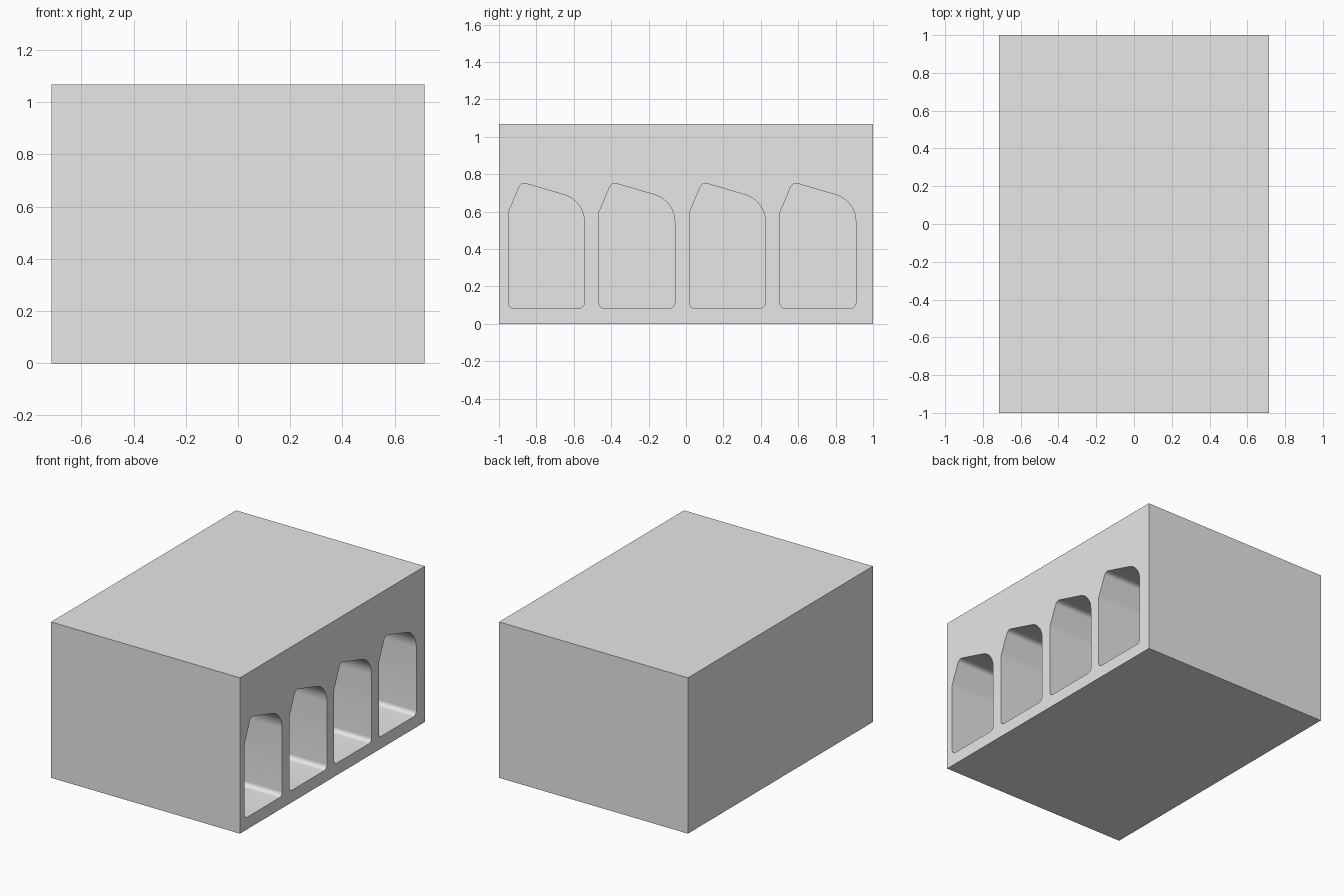
import bpy, bmesh, math
from mathutils import Vector

cube = bpy.data.objects.get("Cube")
if cube:
    bpy.data.objects.remove(cube, do_unlink=True)

WIDTH, LENGTH, HEIGHT = 1.43, 2.0, 1.067
BACK_WALL = 0.08
BAY_COUNT, BAY_PITCH, FIRST_BAY = 4, 0.484, -0.95
OPEN_X = WIDTH / 2
BAY_BACK_X = -WIDTH / 2 + BACK_WALL

grey = bpy.data.materials.new("plain grey")
grey.use_nodes = True
grey.diffuse_color = (0.8, 0.8, 0.8, 1)
grey.node_tree.nodes["Principled BSDF"].inputs["Base Color"].default_value = (0.8, 0.8, 0.8, 1)


def rounded_profile(corners, steps=10):
    """Fillet each (y, z, radius) corner of a counter-clockwise outline."""
    points = []
    for i, (y, z, radius) in enumerate(corners):
        p = Vector((y, z))
        a = (Vector(corners[i - 1][:2]) - p).normalized()
        b = (Vector(corners[(i + 1) % len(corners)][:2]) - p).normalized()
        half = math.acos(a.dot(b)) / 2
        center = p + (a + b).normalized() * (radius / math.sin(half))
        start = p + a * (radius / math.tan(half)) - center
        first = math.atan2(start.y, start.x)
        for s in range(steps + 1):
            t = first + (math.pi - 2 * half) * s / steps
            points.append((center.x + radius * math.cos(t), center.y + radius * math.sin(t)))
    return points


def add_loop(bm, points, x):
    return [bm.verts.new((x, y, z)) for y, z in points]


def bridge(bm, first, second):
    """Join two matching loops with quads."""
    for i in range(len(first)):
        bm.faces.new((first[i - 1], first[i], second[i], second[i - 1]))


def loop_edges(bm, verts):
    return [bm.edges.get((verts[i - 1], verts[i])) for i in range(len(verts))]


bm = bmesh.new()

# Outer shell, still open on the bay side
half_length = LENGTH / 2
rectangle = [(-half_length, 0), (half_length, 0), (half_length, HEIGHT), (-half_length, HEIGHT)]
closed_side = add_loop(bm, rectangle, -OPEN_X)
open_side = add_loop(bm, rectangle, OPEN_X)
bm.faces.new(closed_side)
bridge(bm, closed_side, open_side)
rim_edges = loop_edges(bm, open_side)

# Row of bays: y from the bay's front wall, z, corner radius
outline = rounded_profile([
    (0, 0.083, 0.03),
    (0.406, 0.083, 0.03),
    (0.406, 0.658, 0.15),
    (0.069, 0.757, 0.03),
    (0, 0.594, 0.03),
])
for n in range(BAY_COUNT):
    points = [(y + FIRST_BAY + n * BAY_PITCH, z) for y, z in outline]
    mouth = add_loop(bm, points, OPEN_X)
    back = add_loop(bm, points, BAY_BACK_X)
    bridge(bm, mouth, back)
    bm.faces.new(back)
    rim_edges += loop_edges(bm, mouth)

# Side wall around the bay mouths
bmesh.ops.triangle_fill(bm, edges=rim_edges, use_beauty=True, normal=(1, 0, 0))
bmesh.ops.recalc_face_normals(bm, faces=bm.faces)
for face in bm.faces:
    face.smooth = True

mesh = bpy.data.meshes.new("storage_block")
bm.to_mesh(mesh)
bm.free()
mesh.materials.append(grey)
mesh.set_sharp_from_angle(angle=math.radians(30))
block = bpy.data.objects.new("storage_block", mesh)
bpy.context.scene.collection.objects.link(block)
